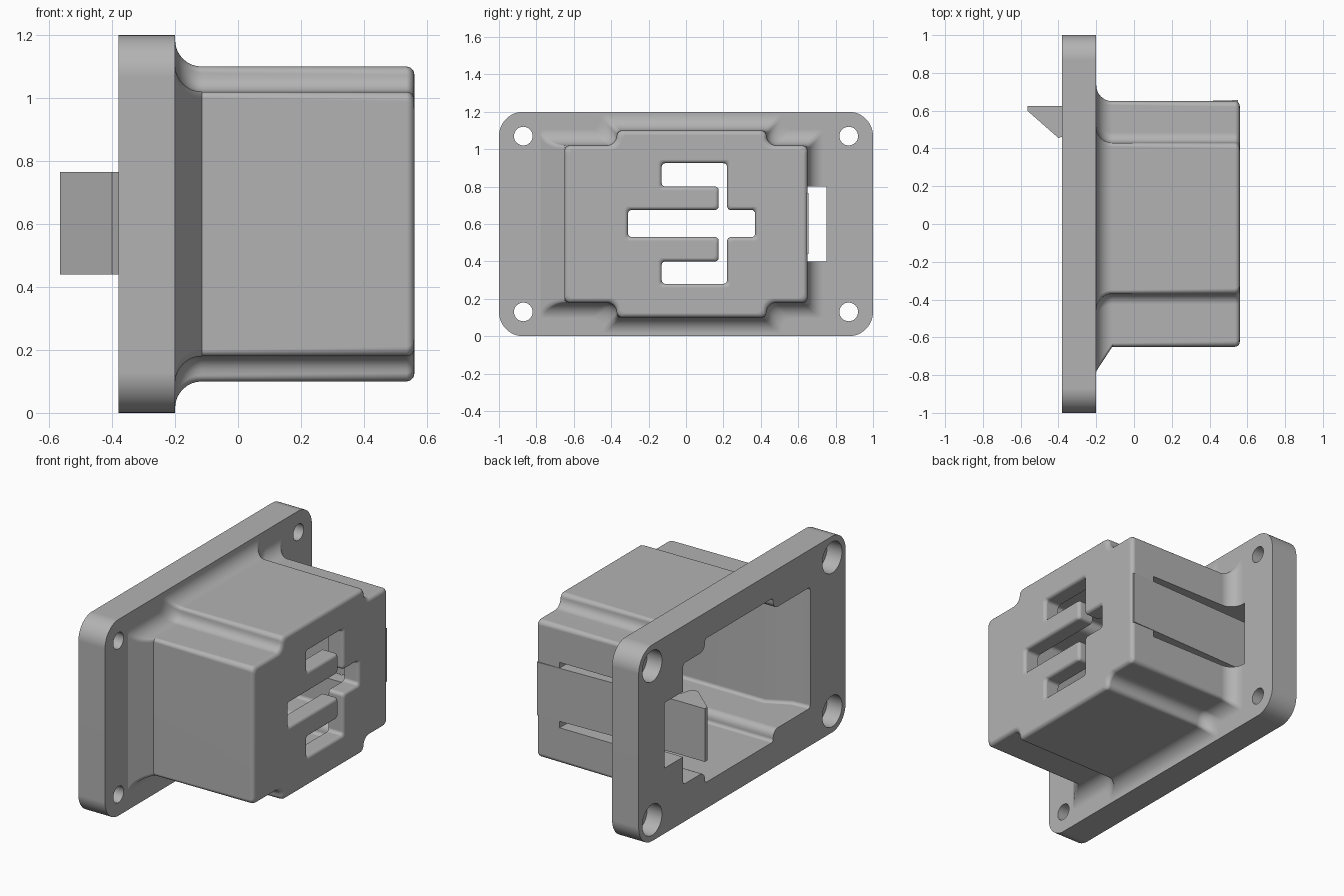
import bpy, bmesh, math
from mathutils import Vector

cube = bpy.data.objects.get("Cube")
if cube:
    bpy.data.objects.remove(cube)

grey = bpy.data.materials.new("plain grey")
grey.use_nodes = True
colour = (0.45, 0.45, 0.45, 1)
grey.diffuse_color = colour
grey.node_tree.nodes["Principled BSDF"].inputs["Base Color"].default_value = colour


def outline(corners, grow=0, convex=0.02, concave=0.055, steps=6):
    """Offset a square-cornered (y, z) outline and round its corners."""
    pts = [Vector(c) for c in corners]
    n = len(pts)
    dirs = [(pts[(i + 1) % n] - pts[i]).normalized() for i in range(n)]
    result = []
    for i, p in enumerate(pts):
        a, b = dirs[i - 1], dirs[i]
        p = p + grow * Vector((a.y + b.y, -a.x - b.x))
        r = convex if a.cross(b) > 0 else concave
        for s in range(steps + 1):
            t = math.pi / 2 * s / steps
            result.append(p + a * r * (math.sin(t) - 1) + b * r * (1 - math.cos(t)))
    return result


def loft(name, sections):
    """Closed solid through matching (x, outline) sections."""
    bm = bmesh.new()
    rings = [[bm.verts.new((x, p[0], p[1])) for p in ring] for x, ring in sections]
    for r0, r1 in zip(rings, rings[1:]):
        for i in range(len(r0)):
            bm.faces.new((r0[i - 1], r0[i], r1[i], r1[i - 1]))
    bm.faces.new(rings[0])
    bm.faces.new(rings[-1])
    bmesh.ops.recalc_face_normals(bm, faces=bm.faces)
    mesh = bpy.data.meshes.new(name)
    bm.to_mesh(mesh)
    bm.free()
    mesh.materials.append(grey)
    obj = bpy.data.objects.new(name, mesh)
    bpy.context.collection.objects.link(obj)
    return obj


def rect(y0, y1, z0, z1):
    return [(y0, z0), (y1, z0), (y1, z1), (y0, z1)]


def circle(y, z, r, n=32):
    return [(y + r * math.cos(i * math.tau / n), z + r * math.sin(i * math.tau / n))
            for i in range(n)]


def stepped(y0, y1, z0, z1, c0, c1, step):
    """Wide block with a taller middle between c0 and c1."""
    return [(y0, z0), (c0, z0), (c0, z0 - step), (c1, z0 - step), (c1, z0), (y1, z0),
            (y1, z1), (c1, z1), (c1, z1 + step), (c0, z1 + step), (c0, z1), (y0, z1)]


def boolean(target, tool, operation):
    mod = target.modifiers.new("bool", "BOOLEAN")
    mod.operation, mod.object, mod.solver = operation, tool, "EXACT"
    bpy.context.view_layer.objects.active = target
    bpy.ops.object.modifier_apply(modifier=mod.name)
    bpy.data.objects.remove(tool)


def flare(ring, amount):
    """Push the -y side outwards."""
    return [Vector((p[0] - amount if p[0] < -0.5 else p[0], p[1])) for p in ring]


# Mounting flange
plate = outline(rect(-1, 1, 0, 1.2), convex=0.13, steps=12)
body = loft("flanged_housing", [(-0.38, plate), (-0.2, plate)])

# Housing: fillet at the root, straight walls, rounded front rim
shell = stepped(-0.65, 0.65, 0.18, 1.02, -0.37, 0.43, 0.08)
root, rim = 0.085, 0.025
sections = [(-0.25, flare(outline(shell, root), 0.045))]
for i in range(9):
    t = math.pi / 2 * i / 8
    x = root * (1 - math.cos(t))
    grow = root * (1 - math.sin(t))
    chamfer = 0.13 * (1 - x / root)
    sections.append((-0.2 + x, flare(outline(shell, grow), chamfer - grow)))
for i in range(6):
    t = math.pi / 2 * i / 5
    sections.append((0.56 - rim + rim * math.sin(t),
                     outline(shell, -rim * (1 - math.cos(t)), convex=0.03)))
boolean(body, loft("housing", sections), "UNION")

# Hollow interior, widened on one side near the opening
hollow = outline(stepped(-0.58, 0.57, 0.23, 0.97, -0.3, 0.36, 0.07), concave=0.045)
boolean(body, loft("cavity", [(-0.4, flare(hollow, 0.08)), (-0.27, flare(hollow, 0.07)),
                              (-0.13, hollow), (0.46, hollow)]), "DIFFERENCE")

# Branched front slot with softened rim
slot = [(-.13, .28), (.22, .28), (.22, .53), (.37, .53), (.37, .675), (.22, .675),
        (.22, .925), (-.13, .925), (-.13, .8), (.175, .8), (.175, .675), (-.31, .675),
        (-.31, .53), (.175, .53), (.175, .4), (-.13, .4)]
sections = [(0.4, outline(slot, 0, 0.02, 0.02))]
for i in range(6):
    t = math.pi / 2 * i / 5
    sections.append((0.54 + 0.02 * math.sin(t),
                     outline(slot, 0.02 * (1 - math.cos(t)), 0.02, 0.02)))
sections.append((0.6, sections[-1][1]))
boolean(body, loft("slot", sections), "DIFFERENCE")

# Window around the latch
window = rect(0.5, 0.75, 0.4, 0.8)
boolean(body, loft("window", [(-0.45, window), (0.4, window)]), "DIFFERENCE")

# Counterbored screw holes
for y in (-0.87, 0.87):
    for z in (0.13, 1.07):
        wide, narrow = circle(y, z, 0.095), circle(y, z, 0.05)
        boolean(body, loft("screw_hole", [(-0.45, wide), (-0.28, wide),
                                          (-0.28, narrow), (-0.1, narrow)]), "DIFFERENCE")

# Spring latch: arm and hook profile in (x, y), extruded along z
profile = [(0.55, 0.656), (0.4, 0.652), (-0.38, 0.625), (-0.565, 0.625), (-0.565, 0.6),
           (-0.4, 0.455), (-0.36, 0.47), (-0.33, 0.565), (0.4, 0.585), (0.55, 0.585)]
latch = loft("latch_arm", [(0.44, profile), (0.765, profile)])
for v in latch.data.vertices:
    v.co = (v.co.y, v.co.z, v.co.x)
latch.data.flip_normals() if latch.data.polygons[0].normal.length == 0 else None

# Smooth shading with crisp edges
for obj in (body, latch):
    bpy.ops.object.select_all(action="DESELECT")
    obj.select_set(True)
    bpy.context.view_layer.objects.active = obj
    bpy.ops.object.shade_smooth_by_angle(angle=math.radians(30))
    mod = obj.modifiers.new("even shading", "WEIGHTED_NORMAL")
    mod.keep_sharp = True
